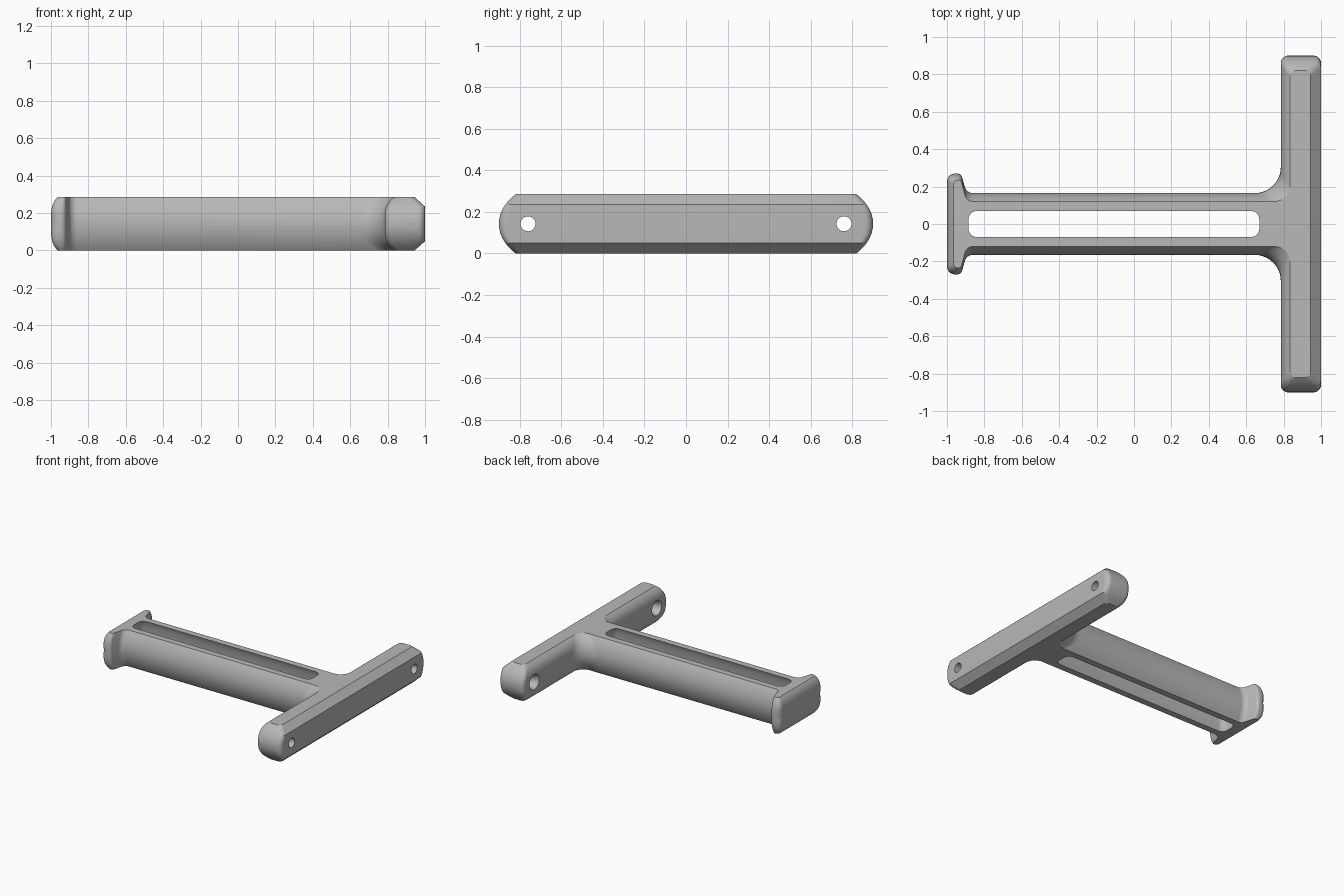
import bpy, bmesh, math
from mathutils import Vector, Matrix

cube = bpy.data.objects.get("Cube")
if cube:
    bpy.data.objects.remove(cube, do_unlink=True)

H = 0.285      # overall height
MID = H / 2

grey = bpy.data.materials.new("plain grey")
grey.use_nodes = True
colour = (0.48, 0.48, 0.48, 1)
grey.diffuse_color = colour
grey.node_tree.nodes["Principled BSDF"].inputs["Base Color"].default_value = colour


def rounded(corners, steps=10):
    """Closed outline with a circular arc at each (x, y, radius) corner."""
    pts = []
    for i, (x, y, r) in enumerate(corners):
        p = Vector((x, y))
        a = (Vector(corners[i - 1][:2]) - p).normalized()
        b = (Vector(corners[(i + 1) % len(corners)][:2]) - p).normalized()
        half = a.angle(b) / 2
        reach, w = r / math.tan(half), math.sin(half)
        start, end = p + a * reach, p + b * reach
        for k in range(steps + 1):
            t = k / steps
            c0, c1, c2 = (1 - t) ** 2, 2 * w * t * (1 - t), t * t
            pts.append((start * c0 + p * c1 + end * c2) / (c0 + c1 + c2))
    return pts


def mirrored(half):
    return half + [(x, -y, r) for x, y, r in reversed(half)]


def finish(name, bm):
    bmesh.ops.recalc_face_normals(bm, faces=bm.faces)
    mesh = bpy.data.meshes.new(name)
    bm.to_mesh(mesh)
    bm.free()
    mesh.materials.append(grey)
    obj = bpy.data.objects.new(name, mesh)
    bpy.context.collection.objects.link(obj)
    return obj


def loft(name, sections):
    """Skin a stack of (z, outline) sections and cap both ends."""
    bm = bmesh.new()
    rings = [[bm.verts.new((p.x, p.y, z)) for p in pts] for z, pts in sections]
    n = len(rings[0])
    for low, high in zip(rings, rings[1:]):
        for i in range(n):
            j = (i + 1) % n
            bm.faces.new((low[i], low[j], high[j], high[i]))
    bm.faces.new(rings[0][::-1])
    bm.faces.new(rings[-1])
    return finish(name, bm)


def body_outline(u):
    """Plan of the T at relative height u, from -1 at the base to 1 at the top."""
    u = abs(u)
    chamfer = max(0, (u - 0.65) / 0.35)
    side = 0.165 - 0.045 * u ** 2
    tip = 0.27 - 0.035 * u ** 3
    back = 0.785 + 0.05 * u ** 4
    front = 1 - 0.055 * chamfer
    end = 0.9 - 0.08 * u ** 2.2
    return rounded(mirrored([
        (-1 + 0.035 * u ** 4, tip, 0.05 - 0.025 * u),
        (-0.925, tip, 0.03 - 0.01 * u),
        (-0.895, side, 0.045),
        (back, side, 0.14 - 0.055 * u ** 2),
        (back, end, 0.04 - 0.01 * u),
        (front, end, 0.04 - 0.01 * u),
    ]))


# Crossbar, stem and end flange as one flowing body
levels = [-1, -0.94, -0.87, -0.8, -0.72, -0.65, -0.5, -0.33, -0.16]
levels += [0] + [-u for u in reversed(levels)]
body = loft("holder_body", [(MID + u * MID, body_outline(u)) for u in levels])


def slot_outline(grow):
    return rounded(mirrored([
        (-0.885 - grow, 0.07 + grow, 0.045),
        (0.67 + grow, 0.07 + grow, 0.045),
    ]), 6)


# Long slot through the stem, slightly wider inside
lip = 0.045
cutters = [loft("slot_cutter", [
    (-0.05, slot_outline(0)), (0, slot_outline(0)), (lip, slot_outline(0.018)),
    (H - lip, slot_outline(0.018)), (H, slot_outline(0)), (H + 0.05, slot_outline(0))])]


def cone_cutter(name, x0, x1, r0, r1, y):
    bm = bmesh.new()
    place = Matrix.Translation(((x0 + x1) / 2, y, MID)) @ Matrix.Rotation(math.pi / 2, 4, "Y")
    bmesh.ops.create_cone(bm, cap_ends=True, segments=32, radius1=r0, radius2=r1,
                          depth=x1 - x0, matrix=place)
    return finish(name, bm)


# Countersunk screw holes near the crossbar ends
for y in (-0.76, 0.76):
    cutters.append(cone_cutter("hole_cutter", 0.7, 1.1, 0.036, 0.036, y))
    cutters.append(cone_cutter("countersink_cutter", 0.77, 0.84, 0.067, 0.036, y))

bpy.ops.object.select_all(action="DESELECT")
bpy.context.view_layer.objects.active = body
body.select_set(True)
for cutter in cutters:
    cutter.hide_render = True
    mod = body.modifiers.new("cut", "BOOLEAN")
    mod.operation = "DIFFERENCE"
    mod.solver = "EXACT"
    mod.object = cutter
    bpy.ops.object.modifier_apply(modifier=mod.name)
    bpy.data.objects.remove(cutter, do_unlink=True)

bpy.ops.object.shade_smooth_by_angle(angle=math.radians(30))
